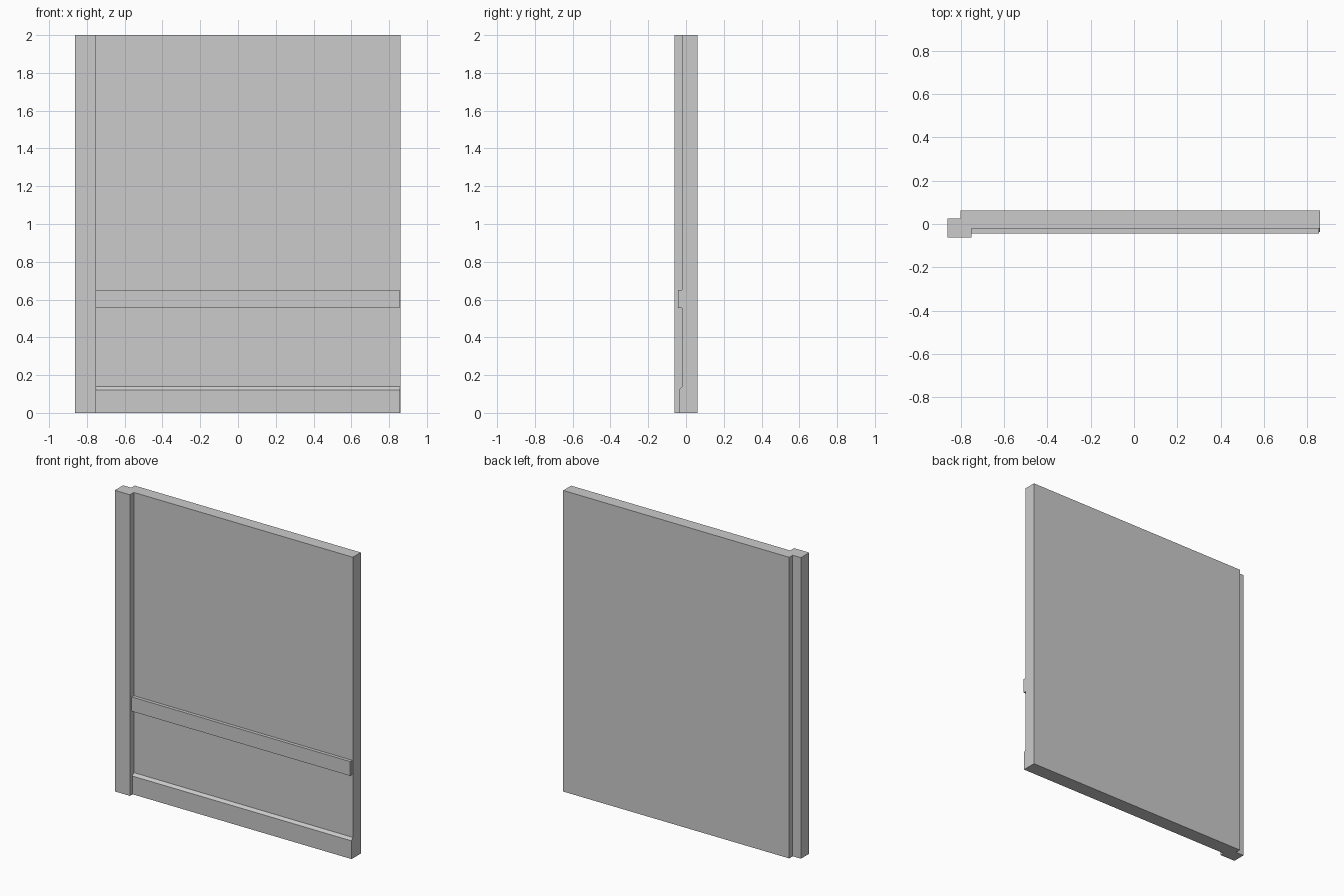
import bpy

if "Cube" in bpy.data.objects:
    bpy.data.objects.remove(bpy.data.objects["Cube"])


def extrude_x(name, profile, x0, x1):
    """Closed prism: a (y, z) profile swept from x0 to x1."""
    n = len(profile)
    verts = [(x, y, z) for x in (x0, x1) for y, z in profile]
    faces = [tuple(reversed(range(n))), tuple(range(n, 2 * n))]
    faces += [(i, (i + 1) % n, n + (i + 1) % n, n + i) for i in range(n)]
    mesh = bpy.data.meshes.new(name)
    mesh.from_pydata(verts, [], faces)
    mesh.update()
    obj = bpy.data.objects.new(name, mesh)
    bpy.context.collection.objects.link(obj)
    return obj


def box(name, x0, x1, y0, y1, z0, z1):
    return extrude_x(name, [(y0, z0), (y1, z0), (y1, z1), (y0, z1)], x0, x1)


# Wall slab, with the seam between its two layers showing at the right end
slab = [(-0.021, 0), (0.021, 0), (0.062, 0), (0.062, 2), (0.021, 2), (-0.021, 2)]
extrude_x("wall_panel", slab, -0.802, 0.859)

# Upright post at the left end, proud of the wall front
box("corner_post", -0.862, -0.751, -0.062, 0.025, 0, 2)

# Chair rail across the wall
box("chair_rail", -0.755, 0.854, -0.043, -0.019, 0.555, 0.65)

# Skirting board with a sloped top edge
skirting = [(-0.034, 0), (-0.019, 0), (-0.019, 0.139), (-0.021, 0.139), (-0.036, 0.122)]
extrude_x("skirting_board", skirting, -0.755, 0.858)
